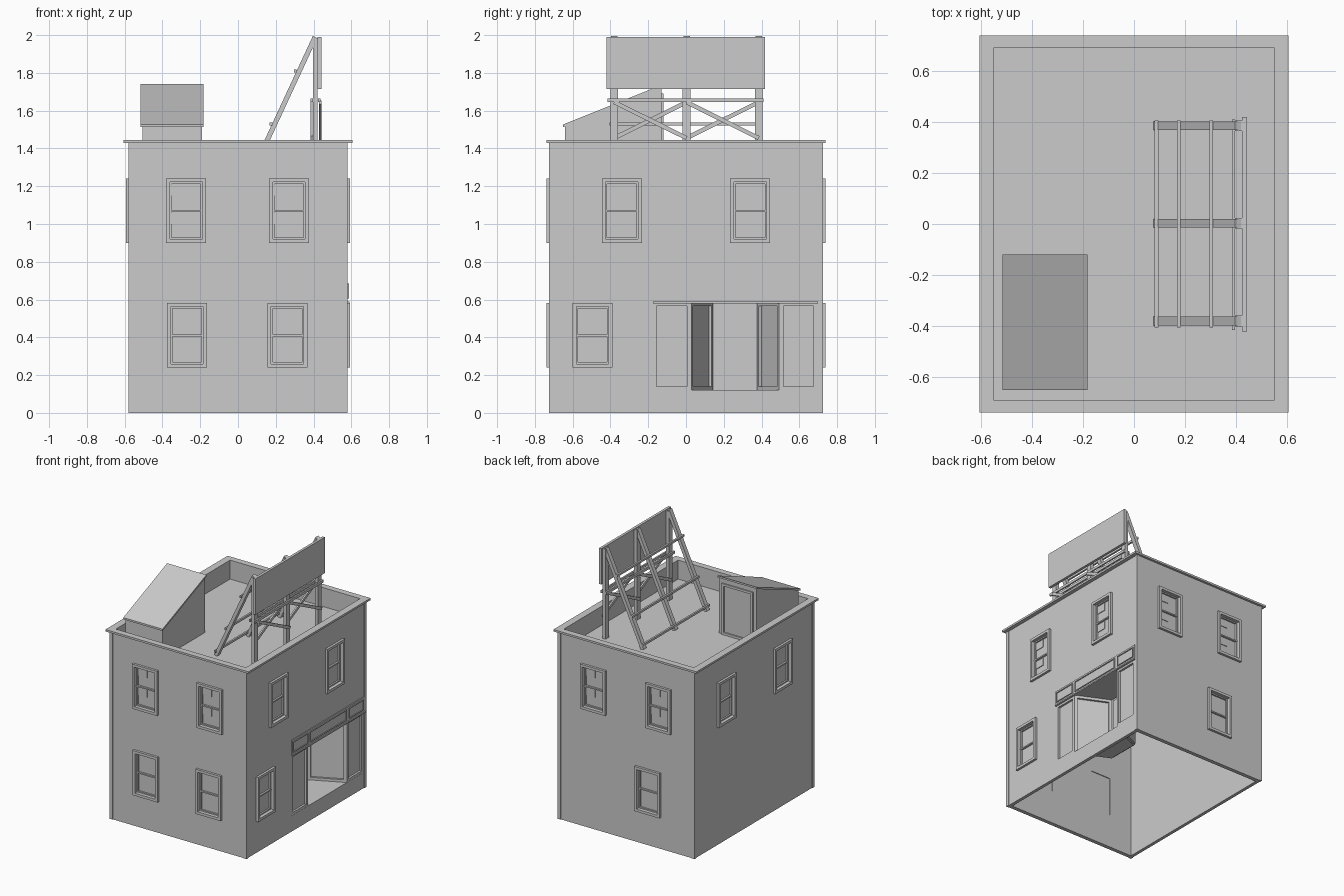
import bpy, bmesh
from math import atan2, pi
from mathutils import Matrix, Vector

if "Cube" in bpy.data.objects:
    bpy.data.objects.remove(bpy.data.objects["Cube"])

grey = bpy.data.materials.new("pale_grey")
grey.use_nodes = True
COLOUR = (0.6, 0.6, 0.6, 1)
grey.diffuse_color = COLOUR
grey.node_tree.nodes["Principled BSDF"].inputs["Base Color"].default_value = COLOUR

HX, HY = 0.575, 0.72          # wall planes
ROOF, TOP = 1.30, 1.43        # roof deck and parapet top


def finish(name, bm):
    bmesh.ops.recalc_face_normals(bm, faces=bm.faces)
    mesh = bpy.data.meshes.new(name)
    bm.to_mesh(mesh)
    bm.free()
    obj = bpy.data.objects.new(name, mesh)
    mesh.materials.append(grey)
    bpy.context.collection.objects.link(obj)
    return obj


def boxes(name, parts, frame=Matrix()):
    """One object from several (low corner, high corner) boxes."""
    bm = bmesh.new()
    for lo, hi in parts:
        lo, hi = Vector(lo), Vector(hi)
        m = Matrix.Translation((lo + hi) / 2) @ Matrix.Diagonal((*(hi - lo), 1))
        bmesh.ops.create_cube(bm, size=1, matrix=frame @ m)
    return finish(name, bm)


def prism(name, outline, offset):
    """Extrude a planar outline along an offset."""
    bm = bmesh.new()
    face = bm.faces.new([bm.verts.new(p) for p in outline])
    out = bmesh.ops.extrude_face_region(bm, geom=[face], use_keep_orig=True)
    moved = [v for v in out["geom"] if isinstance(v, bmesh.types.BMVert)]
    bmesh.ops.translate(bm, verts=moved, vec=offset)
    return finish(name, bm)


def beam(name, a, b, wide, thick):
    """Timber from a to b; wide runs across y/z, thick runs along x."""
    a, b = Vector(a), Vector(b)
    d = (b - a).normalized()
    side = d.cross(Vector((1, 0, 0))) if abs(d.x) < 0.01 else Vector((0, 1, 0))
    side = side.normalized()
    up = d.cross(side).normalized()
    outline = [a + side * s * wide / 2 + up * t * thick / 2
               for s, t in ((-1, -1), (1, -1), (1, 1), (-1, 1))]
    return prism(name, outline, b - a)


def ring(u0, u1, z0, z1, border, d0, d1):
    """Four bars around an opening; d is the outward distance."""
    y0, y1 = -d1, -d0
    return [((u0, y0, z0), (u0 + border, y1, z1)),
            ((u1 - border, y0, z0), (u1, y1, z1)),
            ((u0 + border, y0, z0), (u1 - border, y1, z0 + border)),
            ((u0 + border, y0, z1 - border), (u1 - border, y1, z1))]


def wall(angle, dist):
    """Local frame with -y pointing out of the wall."""
    return Matrix.Rotation(angle, 4, 'Z') @ Matrix.Translation((0, -dist, 0))


def cut(target, cutter):
    mod = target.modifiers.new("cut", 'BOOLEAN')
    mod.operation, mod.object, mod.solver = 'DIFFERENCE', cutter, 'EXACT'
    bpy.context.view_layer.objects.active = target
    bpy.ops.object.modifier_apply(modifier=mod.name)
    bpy.data.objects.remove(cutter)


# Hollow building shell, open below, with a sunken roof
body = boxes("walls", [((-HX, -HY, 0), (HX, HY, TOP))])
IX, IY = HX - 0.025, HY - 0.03
cut(body, boxes("cavity", [((-IX, -IY, -0.1), (IX, IY, ROOF - 0.03))]))
cut(body, boxes("roof_well", [((-IX, -IY, ROOF), (IX, IY, 2))]))

# Windows: (wall frame, centre along the wall, bottom, upper storey)
LOW, HIGH, WW, WH = 0.24, 0.90, 0.212, 0.342
front, right = wall(0, HY), wall(pi / 2, HX)
back, left = wall(pi, HY), wall(-pi / 2, HX)
windows = [("front", front, -0.275, HIGH), ("front", front, 0.27, HIGH),
           ("front", front, -0.27, LOW), ("front", front, 0.262, LOW),
           ("right", right, -0.34, HIGH), ("right", right, 0.34, HIGH),
           ("right", right, -0.495, LOW),
           ("back", back, -0.275, HIGH), ("back", back, 0.275, HIGH),
           ("back", back, 0.185, LOW),
           ("left", left, -0.34, HIGH), ("left", left, 0.34, HIGH)]
for side, m, c, z in windows:
    u0, u1, z1 = c - WW / 2, c + WW / 2, z + WH
    b = 0.02
    cut(body, boxes("hole", [((u0 + b, -0.1, z + b), (u1 - b, 0.06, z1 - b))], m))
    boxes(side + "_window_frame", ring(u0, u1, z, z1, b, -0.01, 0.018), m)
    mid = z + WH / 2
    sash = ring(u0 + b, u1 - b, z + b, z1 - b, 0.009, -0.024, -0.008)
    sash.append(((u0 + b, 0.006, mid - 0.006), (u1 - b, 0.024, mid + 0.004)))
    boxes(side + "_window_sash", sash, m)
    pane = [((u0 + b, 0.02, z + b), (u1 - b, 0.024, z1 - b))]
    if z == HIGH:   # loose pieces of broken pane
        pane += [((u0 + 0.03, 0.015, q), (c, 0.02, q + 0.06)) for q in (z + 0.1, z + 0.25)]
    boxes(side + "_window_pane", pane, m)

# Shopfront opening, recessed entrance and sign band on the right wall
S0, S1, SILL, HEAD = -0.175, 0.695, 0.12, 0.585
cut(body, boxes("shop_hole", [((S0, -0.1, SILL), (S1, 0.028, HEAD))], right))
DEEP = HX - 0.25
plan = [(HX - 0.005, S0), (HX - 0.005, 0.025), (DEEP, 0.14),
        (DEEP, 0.38), (HX - 0.005, 0.495), (HX - 0.005, S1)]
names = ["shop_window", "entrance_side", "entrance_back", "entrance_side", "shop_window"]
for i, name in enumerate(names):
    p, q = Vector((*plan[i], 0)), Vector((*plan[i + 1], 0))
    d = q - p
    m = Matrix.Translation(p) @ Matrix.Rotation(atan2(d.y, d.x), 4, 'Z')
    boxes(name + "_pane", [((0, 0.012, SILL), (d.length, 0.016, HEAD))], m)
    if name != "entrance_back":
        boxes(name + "_frame", ring(0, d.length, SILL, HEAD, 0.02, -0.016, 0.004), m)
for name, z in (("entrance_floor", SILL - 0.012), ("entrance_ceiling", HEAD)):
    prism(name, [(x, y, z) for x, y in plan[1:5]], (0, 0, 0.012))
band = [((S0, -0.006, HEAD), (0.70, 0, 0.70))]
for u0, u1 in ((-0.165, 0.015), (0.04, 0.48), (0.51, 0.685)):
    band += ring(u0, u1, 0.605, 0.685, 0.006, 0.006, 0.012)
boxes("sign_band", band, right)
boxes("shop_head_trim", [((S0, -0.014, HEAD - 0.005), (0.70, 0, HEAD + 0.005))], right)

# Corner boards and parapet coping
posts = []
for sx in (-1, 1):
    for sy in (-1, 1):
        x, y = sx * (HX - 0.008), sy * (HY - 0.008)
        posts.append(((x - 0.012, y - 0.012, 0), (x + 0.012, y + 0.012, TOP)))
boxes("corner_boards", posts)
CX, CY, CZ = 0.605, 0.738, TOP + 0.015
boxes("parapet_coping", [
    ((-CX, -CY, TOP), (CX, -IY, CZ)), ((-CX, IY, TOP), (CX, CY, CZ)),
    ((-CX, -IY, TOP), (-IX, IY, CZ)), ((IX, -IY, TOP), (CX, IY, CZ))])

# Rooftop stair hut with a sloping lid and a door
prism("stair_hut", [(-0.505, y, z) for y, z in
                    ((-0.64, ROOF), (-0.13, ROOF), (-0.13, 1.722), (-0.64, 1.517))], (0.315, 0, 0))
prism("stair_hut_lid", [(-0.515, y, z) for y, z in
                        ((-0.65, 1.513), (-0.12, 1.726), (-0.12, 1.74), (-0.65, 1.527))],
      (0.332, 0, 0))
boxes("stair_hut_door_frame", ring(0.215, 0.48, ROOF, 1.69, 0.018, 0, 0.01), wall(pi, -0.13))

# Billboard with posts, raking struts and bracing
BAYS = (-0.38, 0.003, 0.385)
boxes("billboard_panel", [((0.422, -0.42, 1.715), (0.442, 0.418, 1.99))])
for y in BAYS:
    boxes("billboard_post", [((0.396, y - 0.021, ROOF), (0.422, y + 0.021, 1.985))])
    beam("billboard_strut", (0.088, y, ROOF), (0.408, y, 1.99), 0.034, 0.026)
for x, z in ((0.088, 1.335), (0.175, 1.53), (0.303, 1.81)):
    beam("strut_rail", (x, -0.405, z), (x, 0.405, z), 0.016, 0.014)
for x in (0.39, 0.43):
    beam("post_rail", (x, -0.415, 1.655), (x, 0.41, 1.655), 0.02, 0.012)
for y0, y1 in zip(BAYS, BAYS[1:]):
    beam("cross_brace", (0.436, y0, 1.645), (0.436, y1, 1.455), 0.022, 0.012)
    beam("cross_brace", (0.39, y0, 1.455), (0.39, y1, 1.645), 0.022, 0.012)
